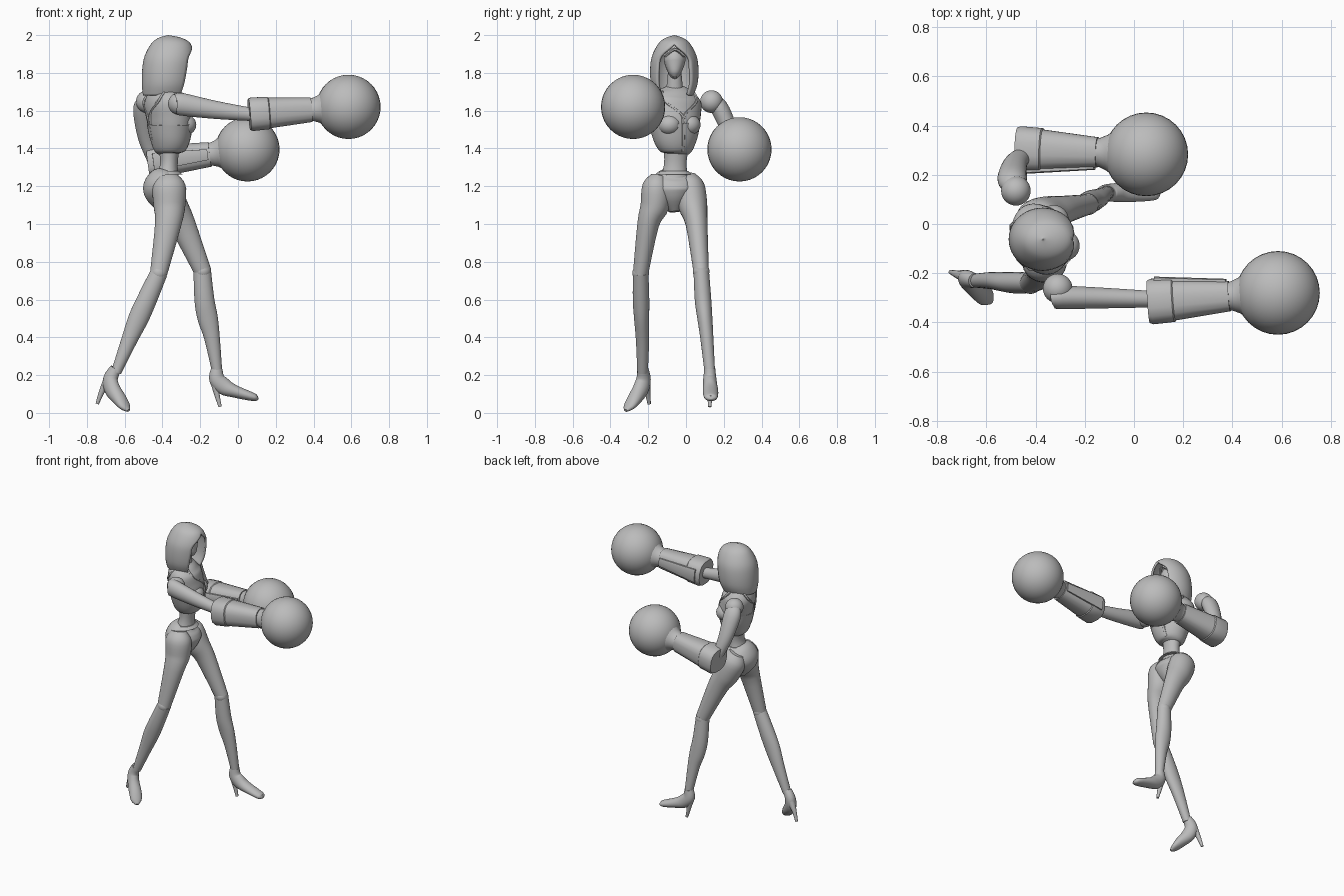
import bpy, bmesh, math
from mathutils import Vector

if "Cube" in bpy.data.objects:
    bpy.data.objects.remove(bpy.data.objects["Cube"])

grey = bpy.data.materials.new("plain_grey")
grey.use_nodes = True
grey.diffuse_color = (0.5, 0.5, 0.5, 1)
grey.node_tree.nodes["Principled BSDF"].inputs["Base Color"].default_value = grey.diffuse_color

X, Y, Z = Vector((1, 0, 0)), Vector((0, 1, 0)), Vector((0, 0, 1))
YAW = math.radians(23)
TWIST = Vector((math.cos(YAW), math.sin(YAW), 0))
SIDE = Z.cross(TWIST)


def finish(name, bm, angle=40):
    bmesh.ops.remove_doubles(bm, verts=bm.verts, dist=0.0002)
    bmesh.ops.recalc_face_normals(bm, faces=bm.faces)
    mesh = bpy.data.meshes.new(name)
    bm.to_mesh(mesh)
    bm.free()
    obj = bpy.data.objects.new(name, mesh)
    bpy.context.collection.objects.link(obj)
    mesh.materials.append(grey)
    bpy.ops.object.select_all(action="DESELECT")
    obj.select_set(True)
    bpy.context.view_layer.objects.active = obj
    bpy.ops.object.shade_smooth_by_angle(angle=math.radians(angle))
    return obj


def spline(rows, steps):
    """Catmull-Rom interpolation of rows of numbers."""
    rows = [Vector(row) for row in rows]
    padded = [rows[0]] + rows + [rows[-1]]
    out = []
    for a, b, c, d in zip(padded, padded[1:], padded[2:], padded[3:]):
        for k in range(steps):
            t = k / steps
            out.append(b + (c - a) * (t / 2) + (a * 2 - b * 5 + c * 4 - d) * (t * t / 2)
                       + (b * 3 - a - c * 3 + d) * (t ** 3 / 2))
    return out + [rows[-1]]


def skin(bm, rings, closed=True):
    count = len(rings[0])
    for low, high in zip(rings, rings[1:]):
        for j in range(count if closed else count - 1):
            k = (j + 1) % count
            bm.faces.new((low[j], low[k], high[k], high[j]))


def tube(name, rows, ref=X, sides=24, steps=4, power=1.0, angle=40):
    """Rows are x, y, z, radius along ref, radius across ref."""
    rows = spline(rows, steps) if steps > 1 else [Vector(row) for row in rows]
    bm = bmesh.new()
    rings = []
    for i, row in enumerate(rows):
        before, after = rows[max(i - 1, 0)], rows[min(i + 1, len(rows) - 1)]
        tangent = (after - before).to_3d().normalized()
        u = (ref - tangent * ref.dot(tangent)).normalized()
        v = tangent.cross(u)
        ring = []
        for j in range(sides):
            turn = math.tau * (j + 0.5) / sides
            c, s = (math.copysign(abs(q) ** power, q) for q in (math.cos(turn), math.sin(turn)))
            ring.append(bm.verts.new(row.to_3d() + u * c * row[3] + v * s * row[4]))
        rings.append(ring)
    skin(bm, rings)
    bm.faces.new(rings[0])
    bm.faces.new(rings[-1])
    return finish(name, bm, angle)


def limb(name, path, girths, ref=X, sides=24):
    """Tube along a path, with a shared list of girths."""
    return tube(name, [(*point, *girth) for point, girth in zip(path, girths)], ref, sides)


def trim(name, path, width=.009):
    return tube(name, [(*point, width, width) for point in path], ref=TWIST, sides=6)


def ball(name, centre, radius, flatten=1):
    bm = bmesh.new()
    bmesh.ops.create_uvsphere(bm, u_segments=32, v_segments=20, radius=radius)
    obj = finish(name, bm)
    obj.location, obj.scale.z = centre, flatten


# Hood: open-fronted shell; rows are z, centre x, depth, half width, opening angle
hood_rows = [(1.68, -.385, .118, .1, 48), (1.74, -.377, .132, .123, 46), (1.82, -.37, .137, .128, 43),
             (1.89, -.362, .132, .118, 38), (1.955, -.355, .104, .084, 0),
             (1.985, -.36, .062, .047, 0), (2, -.37, .001, .001, 0)]
bm = bmesh.new()
rings = []
for z, middle, depth, half, opening in spline(hood_rows, 4):
    gap = math.radians(max(opening, 0))
    turns = [gap + (math.tau - 2 * gap) * j / 36 for j in range(37)]
    rings.append([bm.verts.new((middle + depth * math.cos(t), -.062 + half * math.sin(t), z)) for t in turns])
skin(bm, rings, closed=False)
hood = finish("hood", bm)
shell = hood.modifiers.new("thickness", "SOLIDIFY")
shell.thickness = 0.014
shell.offset = -1

# Head, mask and neck
tube("face", [(-.325, -.06, 1.775, .01, .01), (-.34, -.06, 1.8, .042, .034), (-.355, -.06, 1.88, .062, .058),
              (-.36, -.06, 1.965, .02, .02)])
tube("mask", [(-.318, -.06, 1.778, .01, .01), (-.325, -.06, 1.8, .032, .03), (-.338, -.06, 1.86, .048, .054)])
trim("brow_plate", [(-.318, -.11, 1.89), (-.288, -.06, 1.925), (-.318, -.01, 1.89)])
tube("neck", [(-.385, -.06, 1.66, .046, .05), (-.365, -.06, 1.82, .034, .034)], steps=1)

# Twisted torso
chest_rows = [(-.365, -.05, 1.37, .045, .055), (-.365, -.05, 1.39, .075, .083), (-.36, -.055, 1.45, .098, .113),
              (-.36, -.06, 1.53, .113, .132), (-.37, -.06, 1.58, .112, .143), (-.385, -.062, 1.65, .106, .148),
              (-.387, -.06, 1.7, .075, .105), (-.385, -.06, 1.73, .04, .045)]
tube("chest", chest_rows, ref=TWIST, sides=32)
tube("bodice", [(x, y, z, a + .007, b + .006) for x, y, z, a, b in chest_rows[:4]], ref=TWIST, sides=32)


def chest_point(row, degrees):
    x, y, z, depth, half = chest_rows[row]
    turn = math.radians(degrees)
    return Vector((x, y, z)) + TWIST * depth * math.cos(turn) + SIDE * half * math.sin(turn)


for side, sign in (("left", 1), ("right", -1)):
    ball(side + "_bust", Vector((-.36, -.06, 1.525)) + TWIST * .06 + SIDE * .056 * sign, .062, .9)
    trim(side + "_collar_trim", [chest_point(r, d * sign) for r, d in ((6, 58), (5, 38), (4, 4), (3, 0))])
    trim(side + "_back_trim", [chest_point(r, d * sign) for r, d in ((6, 120), (5, 140), (4, 172), (2, 180))])
trim("front_ridge", [chest_point(r, 0) for r in (1, 2, 3)], .012)

# Waist and hips
tube("abdomen", [(-.365, -.052, 1.42, .06, .07), (-.366, -.057, 1.31, .047, .06), (-.38, -.063, 1.2, .08, .09)])
tube("pelvis", [(-.37, -.062, 1.275, .055, .07), (-.38, -.064, 1.245, .093, .108), (-.388, -.066, 1.19, .115, .128),
                (-.385, -.064, 1.13, .095, .09), (-.38, -.06, 1.065, .04, .03)], sides=32)
tube("waist_band", [(-.37, -.062, 1.262, .077, .092), (-.37, -.062, 1.28, .058, .074)], steps=1)

# Legs share their girths and differ in pose
THIGH = [(.05, .04), (.088, .076), (.085, .077), (.07, .058), (.046, .041)]
SHIN = [(.046, .041), (.053, .044), (.054, .04), (.042, .035), (.027, .028)]
SHOE = [(.029, .03), (.035, .042), (.038, .045), (.041, .034), (.035, .021), (.011, .008)]
HEEL = [(.025, .025), (.015, .015), (.009, .009)]


def leg(side, across, thigh, shin, shoe, heel):
    limb(side + "_thigh", thigh, THIGH)
    ball(side + "_knee", thigh[-1], .044)
    limb(side + "_shin", shin, SHIN)
    limb(side + "_shoe", shoe, SHOE, across)
    limb(side + "_heel", heel, HEEL, across, 12)


leg("right", X + Y,
    [(-.37, -.145, 1.255), (-.365, -.155, 1.2), (-.363, -.165, 1.1), (-.37, -.2, 1), (-.42, -.24, .74)],
    [(-.417, -.24, .745), (-.482, -.238, .6), (-.527, -.235, .5), (-.578, -.23, .38), (-.645, -.23, .215)],
    [(-.647, -.23, .235), (-.675, -.225, .18), (-.665, -.24, .125), (-.625, -.275, .07),
     (-.598, -.302, .032), (-.58, -.318, .012)],
    [(-.69, -.212, .17), (-.722, -.203, .11), (-.745, -.195, .048)])
leg("left", Y,
    [(-.415, .015, 1.255), (-.395, .022, 1.2), (-.352, .036, 1.1), (-.295, .056, 1), (-.187, .08, .75)],
    [(-.19, .08, .765), (-.178, .09, .6), (-.16, .1, .5), (-.138, .11, .4), (-.11, .126, .215)],
    [(-.112, .126, .235), (-.112, .126, .18), (-.075, .128, .14), (-.02, .13, .115),
     (.085, .132, .083), (.107, .132, .082)],
    [(-.125, .126, .17), (-.112, .126, .1), (-.095, .126, .032)])

# Shoulders and upper arms
UPPER_ARM = [(.05, .04), (.06, .048), (.048, .042), (.034, .033)]
ball("right_shoulder", (-.31, -.262, 1.637), .06)
ball("left_shoulder", (-.48, .135, 1.648), .06)
limb("right_upper_arm", [(-.325, -.298, 1.637), (-.3, -.298, 1.634), (-.12, -.301, 1.604), (.09, -.306, 1.578)],
     UPPER_ARM, Z)
limb("left_upper_arm", [(-.487, .155, 1.645), (-.495, .185, 1.6), (-.482, .245, 1.46), (-.445, .285, 1.335)],
     UPPER_ARM)

# Gauntlets and round gloves; rows are distance from the elbow, height, width
GAUNTLET = [(0, .084, .088), (.015, .09, .094), (.1, .087, .09), (.105, .082, .084), (.33, .066, .062)]
WRIST = [(.31, .06, .055), (.34, .062, .06), (.37, .073, .073), (.4, .096, .096), (.43, .118, .118)]
for side, tail, hand, sign in (("right", (.06, -.316, 1.58), (.585, -.28, 1.62), 1),
                               ("left", (-.475, .305, 1.325), (.05, .283, 1.395), -1)):
    tail, hand = Vector(tail), Vector(hand)
    way = (hand - tail).normalized()
    flank = Z.cross(way).normalized() * sign

    def along(distance, high, wide, shift=0):
        return (*(tail + way * distance + flank * shift), high, wide)

    tube(side + "_gauntlet", [along(*row) for row in GAUNTLET], Z, 16, 1, .75)
    tube(side + "_cuff_plate", [along(.03, .05, .013, .088), along(.32, .03, .01, .062)], Z, 8, 1, .6)
    tube(side + "_wrist", [along(*row) for row in WRIST], Z, 28, 1)
    ball(side + "_glove", hand, .17)
